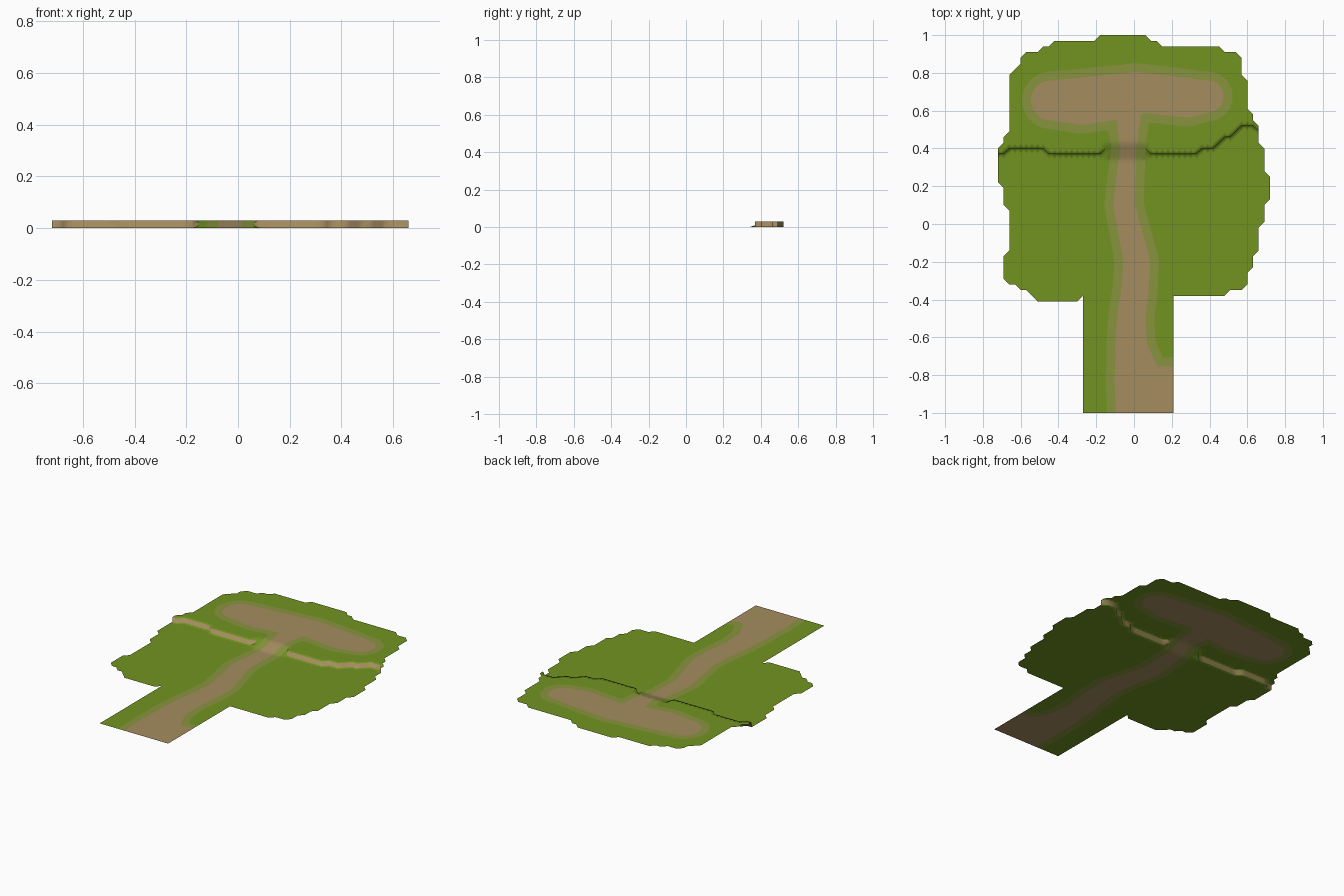
import bpy, bmesh
from mathutils import Vector

if "Cube" in bpy.data.objects:
    bpy.data.objects.remove(bpy.data.objects["Cube"])

UNIT, HEIGHT = 0.03, 0.03   # grid cell and step between the two terraces
RING = 0.047                # width of the worn grass beside the path


def make_material(name, rgb):
    mat = bpy.data.materials.new(name)
    mat.use_nodes = True
    mat.diffuse_color = (*rgb, 1)
    mat.node_tree.nodes["Principled BSDF"].inputs["Base Color"].default_value = (*rgb, 1)
    return mat


materials = [make_material("grass green", (0.165, 0.296, 0.015)),
             make_material("worn grass", (0.246, 0.296, 0.048)),
             make_material("earth tan", (0.376, 0.266, 0.114))]
GRASS, WORN, EARTH = range(3)


# Stepped sides: vertical runs (column, lowest row) joined by chamfers
def stepped_side(start, runs):
    points = []
    for x, low in runs:
        points += [(x, start), (x, low)]
        start = low - 1
    return points


east = stepped_side(29, [(19, 26), (20, 20), (21, 18), (22, 14), (23, 9),
                         (24, 4), (23, 0), (22, -5), (21, -8), (20, -11)])
west = stepped_side(26, [(-22, 16), (-23, 14), (-24, 7), (-23, 3),
                         (-22, -5), (-23, -10)])
north = [(-20, 28), (-20, 29), (-19, 30), (-17, 30), (-16, 31), (-15, 31),
         (-14, 32), (-7, 32), (-6, 33), (2, 33), (3, 32), (4, 32), (5, 31),
         (15, 31), (16, 30), (18, 30)]
south = [(19, -12), (17, -12), (16, -13), (7, -13), (7, -34), (-9, -34),
         (-9, -13), (-10, -14), (-17, -14), (-19, -12), (-20, -12),
         (-21, -11), (-22, -11)]
outline = north + east + south + west[::-1]

# Cliff line, with the ramp filling the gap in the middle
cliff = [(-24, 12), (-23, 12), (-22, 13), (-16, 13), (-15, 12), (-6, 12),
         (-5, 13), (2, 13), (3, 12), (11, 12), (12, 13), (14, 13), (15, 14),
         (16, 15), (17, 15), (18, 16), (19, 17), (21, 17), (22, 16), (24, 16)]

# Path strokes: x, y, radius
strokes = [
    [(-.44, .655, .105), (-.28, .65, .125), (-.08, .675, .12), (0, .7, .105),
     (.28, .668, .105), (.39, .675, .085)],
    [(-.03, .6, .07), (-.03, .4, .042), (-.04, .27, .05), (-.053, .1, .057),
     (-.03, 0, .06), (.015, -.2, .07), (.005, -.35, .073), (-.015, -.5, .075),
     (-.015, -.65, .085), (.02, -.82, .125), (.08, -1.05, .18)],
    [(.06, -.87, .11), (.3, -.9, .16)]]


def inside(x, y):
    hit = False
    for (ax, ay), (bx, by) in zip(outline, outline[1:] + outline[:1]):
        if (ay > y) != (by > y) and x < ax + (bx - ax) * (y - ay) / (by - ay):
            hit = not hit
    return hit


def above_cliff(x, y):
    for (ax, ay), (bx, by) in zip(cliff, cliff[1:]):
        if ax <= x <= bx:
            return y > ay + (by - ay) * (x - ax) / (bx - ax)


def path_distance(co):
    p = Vector((co.x, co.y))
    best = 9.0
    for stroke in strokes:
        for (ax, ay, ar), (bx, by, br) in zip(stroke, stroke[1:]):
            a, d = Vector((ax, ay)), Vector((bx - ax, by - ay))
            t = min(1, max(0, (p - a).dot(d) / d.length_squared))
            best = min(best, (p - a - d * t).length - ar - (br - ar) * t)
    return best


bm = bmesh.new()
verts = {}


def vertex(x, y, upper):
    if -5 <= x <= 2 and 11 <= y <= 14:
        z = HEIGHT * (y - 11) / 3
    else:
        z = HEIGHT if upper else 0.0
    key = (x, y, z)
    if key not in verts:
        verts[key] = bm.verts.new((x * UNIT, max(-1, (y + 1 / 3) * UNIT), z))
    return verts[key]


# Terraces: each cell is four triangles, kept where they lie inside the outline
edge_levels = {}
for i in range(-24, 24):
    for j in range(-34, 33):
        ring = [(i, j), (i + 1, j), (i + 1, j + 1), (i, j + 1)]
        for a, b in zip(ring, ring[1:] + ring[:1]):
            tri = [a, b, (i + .5, j + .5)]
            cx, cy = (sum(p[k] for p in tri) / 3 for k in (0, 1))
            if not inside(cx, cy):
                continue
            upper = above_cliff(cx, cy)
            bm.faces.new([vertex(*p, upper) for p in tri])
            for p, q in zip(tri, tri[1:] + tri[:1]):
                edge_levels.setdefault(tuple(sorted((p, q))), set()).add(upper)

# Cliff wall between the two terraces, facing the front
walls = bm.faces.layers.int.new("wall")
for (p, q), levels in edge_levels.items():
    if len(levels) == 2:
        corners = [vertex(*p, False), vertex(*q, False), vertex(*q, True), vertex(*p, True)]
        corners = list(dict.fromkeys(corners))
        if len(corners) > 2:
            bm.faces.new(corners)[walls] = 1

# Cut the path and its worn border into the ground
dist = {v: path_distance(v.co) for v in bm.verts}
for level in (0.0, RING):
    cuts = []
    for e in list(bm.edges):
        a, b = e.verts
        da, db = dist[a] - level, dist[b] - level
        if da * db < 0:
            new = bmesh.utils.edge_split(e, a, da / (da - db))[1]
            dist[new] = level
            cuts.append(new)
    bmesh.ops.connect_verts(bm, verts=cuts)

for f in bm.faces:
    d = sum(dist[v] for v in f.verts) / len(f.verts)
    f.material_index = EARTH if f[walls] or d < 0 else WORN if d < RING else GRASS
    f.smooth = True

bm.faces.layers.int.remove(walls)
mesh = bpy.data.meshes.new("terraced_ground")
bm.to_mesh(mesh)
bm.free()
for mat in materials:
    mesh.materials.append(mat)
ground = bpy.data.objects.new("terraced_ground", mesh)
bpy.context.collection.objects.link(ground)
